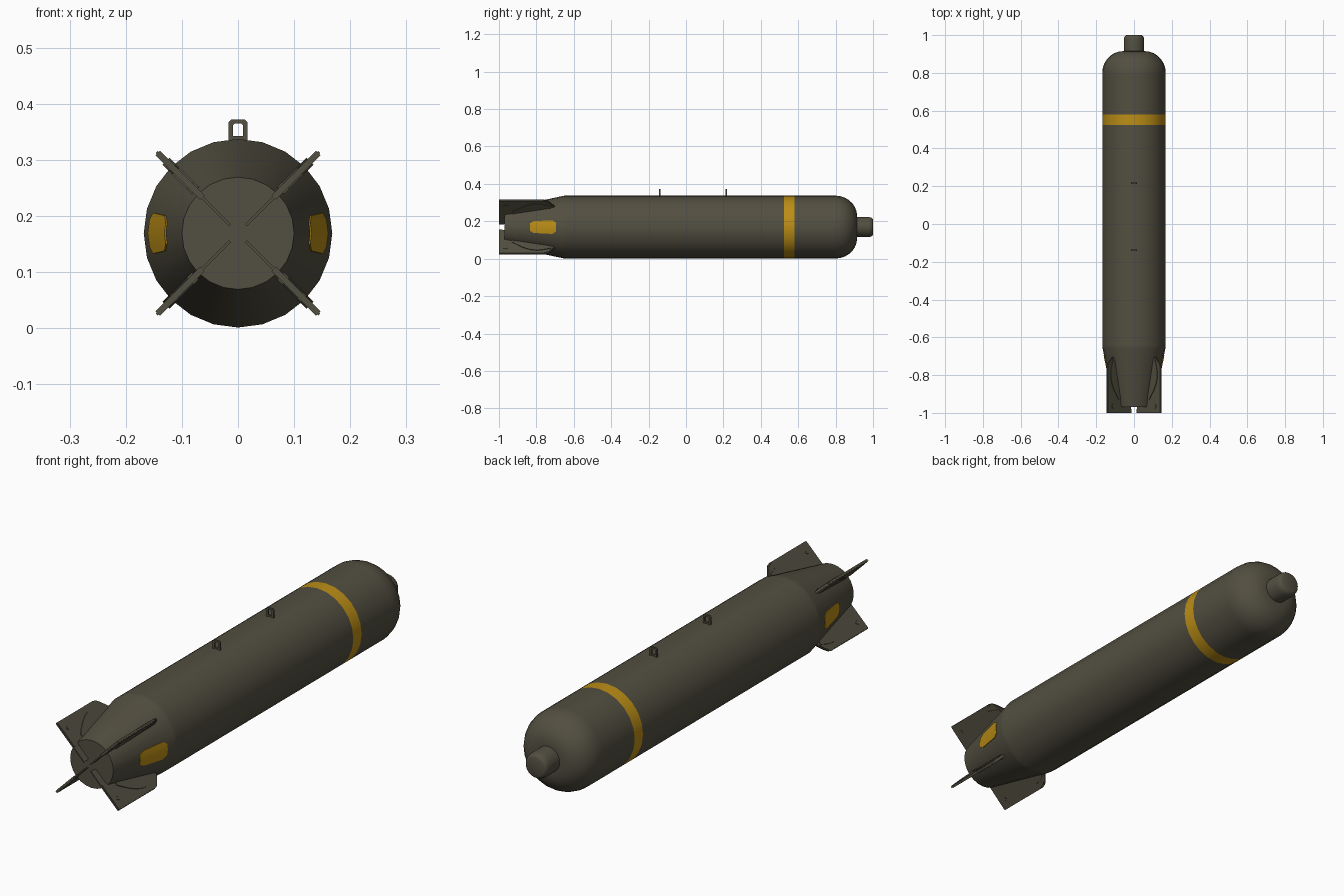
import bpy, bmesh, math
from mathutils import Vector, Matrix

if "Cube" in bpy.data.objects:
    bpy.data.objects.remove(bpy.data.objects["Cube"])

CZ, R, SIDES = 0.169, 0.168, 24


def material(name, rgb):
    m = bpy.data.materials.new(name)
    m.diffuse_color = (*rgb, 1)
    m.use_nodes = True
    m.node_tree.nodes["Principled BSDF"].inputs["Base Color"].default_value = m.diffuse_color
    return m


olive = material("olive drab", (0.085, 0.078, 0.052))
yellow = material("marking yellow", (0.50, 0.27, 0.008))


def finish(name, bm, mats, angle=30):
    bmesh.ops.recalc_face_normals(bm, faces=bm.faces[:])
    me = bpy.data.meshes.new(name)
    bm.to_mesh(me)
    bm.free()
    for m in mats:
        me.materials.append(m)
    ob = bpy.data.objects.new(name, me)
    bpy.context.collection.objects.link(ob)
    bpy.ops.object.select_all(action='DESELECT')
    ob.select_set(True)
    bpy.context.view_layer.objects.active = ob
    bpy.ops.object.shade_smooth_by_angle(angle=math.radians(angle))
    return ob


def lathe(name, profile, mats, rule=None):
    """Turn (y, radius) points about the long axis, with flat end caps."""
    bm = bmesh.new()
    rings = []
    for y, r in profile:
        rings.append([bm.verts.new((r * math.cos(2 * math.pi * i / SIDES), y,
                                    CZ + r * math.sin(2 * math.pi * i / SIDES)))
                      for i in range(SIDES)])
    for a, b in zip(rings, rings[1:]):
        for i in range(SIDES):
            j = (i + 1) % SIDES
            f = bm.faces.new((a[i], a[j], b[j], b[i]))
            if rule and rule(f.calc_center_median().y):
                f.material_index = 1
    bm.faces.new(rings[0])
    bm.faces.new(rings[-1])
    return finish(name, bm, mats)


def prism(bm, outline, thick, mat):
    """Extrude a (u, v) outline symmetrically about w = 0, placed by matrix."""
    lo, hi = [[bm.verts.new(mat @ Vector((u, v, s * thick / 2))) for u, v in outline]
              for s in (-1, 1)]
    bm.faces.new(lo)
    bm.faces.new(hi)
    for i in range(len(lo)):
        j = (i + 1) % len(lo)
        bm.faces.new((lo[i], lo[j], hi[j], hi[i]))


# Casing: tapered tail, long cylinder with painted band, rounded nose
dome = [(0.80 + 0.115 * math.sin(t), 0.058 + 0.11 * math.cos(t))
        for t in [math.pi / 2 * k / 7 for k in range(8)]]
casing = [(-0.97, 0.10), (-0.66, 0.166), (-0.65, R), (-0.64, R), (0.525, R), (0.58, R),
          (0.79, R)] + dome
lathe("bomb_casing", casing, [olive, yellow], lambda y: 0.53 < y < 0.575)

# Nose fuze
lathe("nose_fuze", [(0.90, 0.054), (0.975, 0.054), (0.99, 0.051), (0.997, 0.046), (1.0, 0.04)],
      [olive])


def cone_r(y):
    return 0.10 + (y + 0.97) * (0.066 / 0.31)


# Tail fins: thin blade, thicker outer panel, curved root plate and a small bolt
blade = [(0.02, -1.0), (0.205, -1.0), (0.205, -0.76), (0.20, -0.742), (0.188, -0.728),
         (0.15, -0.695), (0.08, -0.75), (0.08, -0.96), (0.026, -0.96)]
panel = [(0.09, -0.998), (0.202, -0.998), (0.202, -0.765), (0.19, -0.735),
         (0.15, -0.70), (0.09, -0.80)]
arc = [(cone_r(-0.93 + 0.21 * k / 8) + 0.012 + 0.036 * math.sin(math.pi * k / 8), -0.93 + 0.21 * k / 8)
       for k in range(9)]
root = arc + [(0.13, -0.72), (0.09, -0.93)]
bolt = [(0.165 + 0.009 * math.cos(k * math.pi / 2), -0.965 + 0.012 * math.sin(k * math.pi / 2))
        for k in range(4)]
for n in range(4):
    a = math.radians(45 + 90 * n)
    radial = Vector((math.cos(a), 0, math.sin(a)))
    side = Vector((-math.sin(a), 0, math.cos(a)))
    m = Matrix((radial, (0, 1, 0), side)).transposed().to_4x4()
    m.translation = (0, 0, CZ)
    bm = bmesh.new()
    for outline, thick in ((blade, 0.005), (panel, 0.011), (root, 0.018), (bolt, 0.015)):
        prism(bm, outline, thick, m)
    finish("tail_fin_%d" % (n + 1), bm, [olive], 20)

# Yellow plates on both sides of the tail cone, folded along the casing facets
half = math.radians(7.5)
for s, name in ((1, "right"), (-1, "left")):
    bm = bmesh.new()
    for t in (1, -1):
        vs = []
        for y, deg in ((-0.695, 0), (-0.695, 8.5), (-0.715, 13.5), (-0.815, 13.5),
                       (-0.835, 8.5), (-0.835, 0)):
            a = math.radians(deg)
            r = (cone_r(y) + 0.0025) * math.cos(half) / math.cos(a - half)
            vs.append(bm.verts.new((s * r * math.cos(a), y, CZ + t * r * math.sin(a))))
        f = bm.faces.new(vs)
        f.normal_update()
        if f.normal.x * s < 0:
            f.normal_flip()
    bmesh.ops.remove_doubles(bm, verts=bm.verts[:], dist=1e-5)
    # give the plate a little depth into the casing
    ext = bmesh.ops.extrude_face_region(bm, geom=bm.faces[:], use_keep_orig=True)
    for v in [g for g in ext["geom"] if isinstance(g, bmesh.types.BMVert)]:
        v.co.x -= s * 0.005
    finish(name + "_tail_marking", bm, [yellow])

# Suspension lugs: rounded loops standing on top of the casing


def rounded(w, z0, z1, c):
    return [(-w, z0), (w, z0), (w, z1 - c), (w - c, z1), (-w + c, z1), (-w, z1 - c)]


outer = rounded(0.017, 0.325, 0.372, 0.005)
inner = rounded(0.009, 0.342, 0.365, 0.004)
for n, y in enumerate((-0.14, 0.215)):
    bm = bmesh.new()
    rows = [[bm.verts.new((x, y + d, z)) for x, z in pts]
            for pts, d in ((outer, -0.004), (outer, 0.004), (inner, 0.004), (inner, -0.004))]
    for a, b in zip(rows, rows[1:] + rows[:1]):
        for i in range(6):
            j = (i + 1) % 6
            bm.faces.new((a[i], a[j], b[j], b[i]))
    finish("suspension_lug_%d" % (n + 1), bm, [olive])
